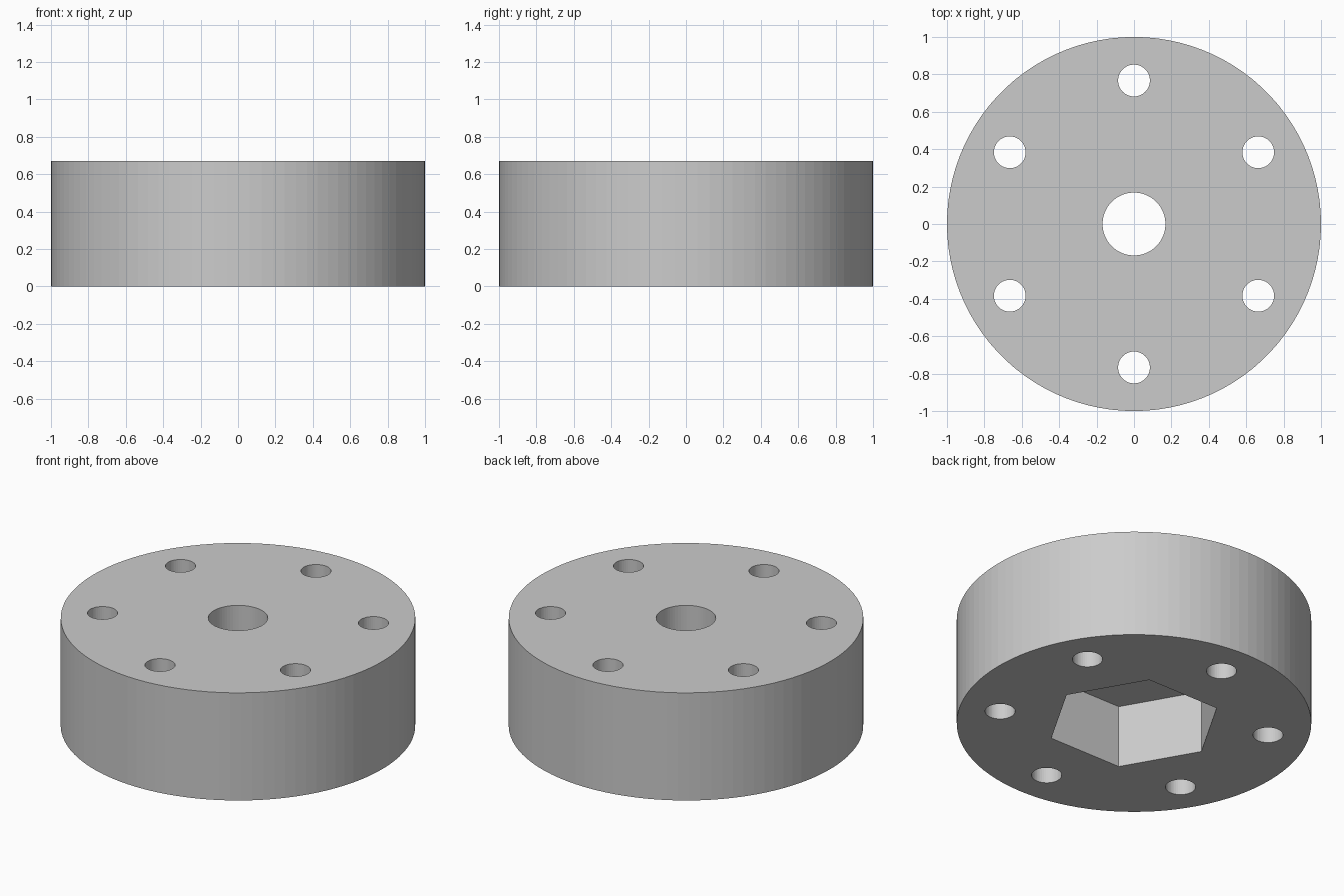
import bpy
import math

cube = bpy.data.objects.get("Cube")
if cube:
    bpy.data.objects.remove(cube, do_unlink=True)

RADIUS, HEIGHT = 1.0, 0.67
BORE_RADIUS = 0.168
HOLE_RADIUS, HOLE_CIRCLE = 0.085, 0.767
HEX_RADIUS, HEX_DEPTH = 0.496, 0.39
OVERLAP = 0.1

grey = bpy.data.materials.new("plain grey")
grey.use_nodes = True
grey.diffuse_color = (0.6, 0.6, 0.6, 1)
grey.node_tree.nodes["Principled BSDF"].inputs["Base Color"].default_value = (0.6, 0.6, 0.6, 1)


def prism(name, sides, radius, bottom, top, x=0, y=0, turn=0):
    """Upright prism between two heights."""
    bpy.ops.mesh.primitive_cylinder_add(
        vertices=sides, radius=radius, depth=top - bottom,
        location=(x, y, (bottom + top) / 2), rotation=(0, 0, turn))
    obj = bpy.context.object
    obj.name = name
    obj.data.materials.append(grey)
    return obj


def cut(target, cutter):
    """Subtract the cutter from the target, then discard it."""
    mod = target.modifiers.new("cut", 'BOOLEAN')
    mod.operation = 'DIFFERENCE'
    mod.solver = 'EXACT'
    mod.object = cutter
    bpy.context.view_layer.objects.active = target
    bpy.ops.object.modifier_apply(modifier=mod.name)
    bpy.data.objects.remove(cutter, do_unlink=True)


# Round body
body = prism("round_body", 100, RADIUS, 0, HEIGHT)

# Hexagonal pocket in the underside, with corners on the x axis
cut(body, prism("hex_cutter", 6, HEX_RADIUS, -OVERLAP, HEX_DEPTH, turn=math.radians(30)))

# Central bore
cut(body, prism("bore_cutter", 64, BORE_RADIUS, -OVERLAP, HEIGHT + OVERLAP))

# Ring of six through holes
for i in range(6):
    a = math.radians(30 + 60 * i)
    cut(body, prism("hole_cutter", 48, HOLE_RADIUS, -OVERLAP, HEIGHT + OVERLAP,
                    HOLE_CIRCLE * math.cos(a), HOLE_CIRCLE * math.sin(a)))

# Flat facets all round
body.data.polygons.foreach_set("use_smooth", [False] * len(body.data.polygons))
body.data.update()
